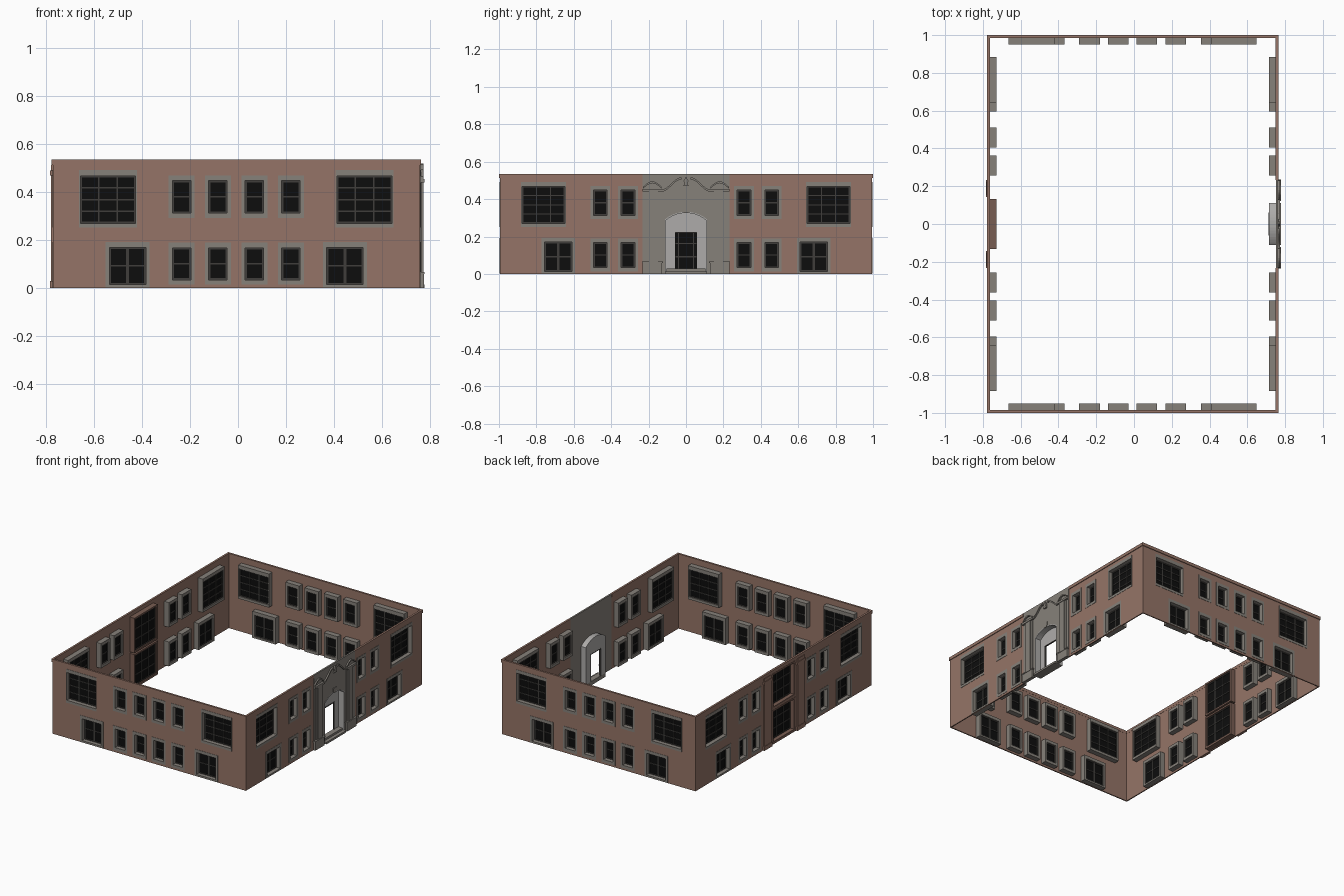
import bpy, bmesh, math

if "Cube" in bpy.data.objects:
    bpy.data.objects.remove(bpy.data.objects["Cube"])

def mat(name, r, g, b):
    m = bpy.data.materials.new(name)
    m.diffuse_color = (r, g, b, 1)
    m.use_nodes = True
    m.node_tree.nodes["Principled BSDF"].inputs["Base Color"].default_value = m.diffuse_color
    return m

BRICK = mat("brick_brown", .30, .175, .135)
TRIM = mat("dark_brick_trim", .19, .11, .085)
STONE = mat("grey_stone", .24, .22, .195)
PALE = mat("pale_stone", .42, .41, .40)
GLASS = mat("black_glass", .004, .004, .004)
BAR = mat("dark_window_bar", .05, .047, .043)

# wall frames: (u along the wall, height z, outward depth d) -> world
WALLS = {
    "front": lambda u, z, d: (u, -.995 - d, z),
    "back": lambda u, z, d: (u, .995 + d, z),
    "right": lambda u, z, d: (.759 + d, u, z),
    "left": lambda u, z, d: (-.772 - d, u, z),
}
H = .533

def solid(name, wall, polys, d0, d1, material):
    """Extrude flat (u, z) polygons of a wall from depth d0 to d1."""
    place = WALLS[wall]
    bm = bmesh.new()
    cache = {}
    def vert(p):
        k = (round(p[0], 4), round(p[1], 4))
        if k not in cache:
            cache[k] = bm.verts.new(place(k[0], k[1], d1))
        return cache[k]
    for p in polys:
        bm.faces.new([vert(q) for q in p])
    ext = bmesh.ops.extrude_face_region(bm, geom=bm.faces[:], use_keep_orig=True)
    a, b = place(0, 0, d0), place(0, 0, d1)
    shift = [i - j for i, j in zip(a, b)]
    bmesh.ops.translate(bm, vec=shift,
                        verts=[g for g in ext["geom"] if isinstance(g, bmesh.types.BMVert)])
    bmesh.ops.recalc_face_normals(bm, faces=bm.faces[:])
    me = bpy.data.meshes.new(name)
    bm.to_mesh(me)
    bm.free()
    me.materials.append(material)
    ob = bpy.data.objects.new(name, me)
    bpy.context.collection.objects.link(ob)
    return ob

def rect(u0, u1, z0, z1):
    return [(u0, z0), (u1, z0), (u1, z1), (u0, z1)]

def ring(o, i):
    a, b = rect(*o), rect(*i)
    return [[a[k], a[(k + 1) % 4], b[(k + 1) % 4], b[k]] for k in range(4)]

def mirror(polys):
    return polys + [[(-u, z) for u, z in p] for p in polys]

def wall_sheet(wall, u0, u1, holes):
    us = sorted({u0, u1} | {h[0] for h in holes} | {h[1] for h in holes})
    zs = sorted({0, H} | {h[2] for h in holes} | {h[3] for h in holes})
    cells = []
    for a, b in zip(us, us[1:]):
        for c, e in zip(zs, zs[1:]):
            m, n = (a + b) / 2, (c + e) / 2
            if not any(h[0] < m < h[1] and h[2] < n < h[3] for h in holes):
                cells.append(rect(a, b, c, e))
    solid(wall + "_wall", wall, cells, -.008, 0, BRICK)

def windows(wall, wins, label, material):
    """wins: (opening, side, bottom, top margins, columns, rows). Returns wall holes."""
    surround, panes, bars, holes = [], [], [], []
    for (u0, u1, z0, z1), s, bt, tp, cols, rows in wins:
        outer = (u0 - s, u1 + s, z0 - bt, z1 + tp)
        holes.append(outer)
        surround += ring(outer, (u0, u1, z0, z1))
        panes.append(rect(u0, u1, z0, z1))
        f = .007
        bars.append(ring((u0, u1, z0, z1), (u0 + f, u1 - f, z0 + f, z1 - f)))
        for c in range(1, cols):
            u = u0 + (u1 - u0) * c / cols
            w = .006 if cols == 2 else .003
            bars.append([rect(u - w, u + w, z0 + f, z1 - f)])
        for r in range(1, rows):
            z = z0 + (z1 - z0) * r / rows
            bars.append([rect(u0 + f, u1 - f, z - .003, z + .003)])
    solid(f"{wall}_{label}_surrounds", wall, surround, -.045, .002, material)
    solid(f"{wall}_{label}_panes", wall, panes, -.034, -.030, GLASS)
    solid(f"{wall}_{label}_bars", wall, [p for b in bars for p in b], -.038, -.026, BAR)
    return holes

def window_set(c, small, small_w, low, low_w, high):
    wins = []
    for s in (-1, 1):
        for off in small:
            m = c + s * off
            for z0, z1 in ((.034, .167), (.313, .448)):
                wins.append(((m - small_w / 2, m + small_w / 2, z0, z1), .016, .02, .022, 1, 2))
        m = c + s * low
        wins.append(((m - low_w / 2, m + low_w / 2, .014, .17), .016, .012, .022, 2, 2))
        m = c + s * high
        wins.append(((m - .115, m + .115, .27, .468), .006, .018, .024, 3, 4))
    return wins

# long windowed walls at front and back
for w in ("front", "back"):
    holes = windows(w, window_set(-.0075, (.076, .228), .077, .453, .152, .535), "window", STONE)
    wall_sheet(w, -.772, .759, holes)
    solid(w + "_parapet", w, [rect(-.777, .764, .513, H + .002)], -.009, .005, BRICK)

# side walls, the right one with the entrance, the left one with a tall window bay
side = window_set(0, (.31, .458), .073, .683, .145, .762)
holes = windows("right", side, "window", STONE)
wall_sheet("right", -.995, .995, holes + [(-.233, .233, 0, H)])
solid("right_parapet", "right", mirror([rect(.233, .995, .513, H + .002)]), -.009, .005, BRICK)

holes = windows("left", side, "window", STONE)
bay = [((-.118, .118, .02, .235), .014, .015, .012, 3, 3),
       ((-.118, .118, .27, .495), .014, .012, .012, 3, 3)]
holes += windows("left", bay, "bay_window", TRIM)
wall_sheet("left", -.995, .995, holes)
solid("left_parapet", "left", [rect(-.995, .995, .513, H + .002)], -.009, .005, BRICK)
solid("left_pilasters", "left", mirror([rect(.15, .225, 0, .513)]), -.008, .008, BRICK)
solid("left_pilaster_caps", "left", mirror([rect(.142, .233, .47, .49), rect(.142, .233, 0, .03)]),
      0, .011, BRICK)

# entrance: stone panel with a segmental arch
def arch(hw, spring, rise, n=14):
    r = (hw * hw + rise * rise) / (2 * rise)
    a = math.asin(hw / r)
    pts = [(r * math.sin(a - 2 * a * i / n), spring + rise - r + r * math.cos(a - 2 * a * i / n))
           for i in range(n + 1)]
    return [(hw, 0)] + pts + [(-hw, 0)]

opening, inner = arch(.112, .292, .04), arch(.106, .288, .038)
solid("entrance_panel", "right",
      [[(-.233, 0), (-.233, H + .002), (.233, H + .002), (.233, 0)] + opening], -.008, .004, STONE)
solid("entrance_niche_reveal", "right",
      [[opening[i], opening[i + 1], inner[i + 1], inner[i]] for i in range(len(opening) - 1)],
      -.045, .005, PALE)
solid("entrance_niche_back", "right",
      [inner + [(-.06, 0), (-.06, .225), (.06, .225), (.06, 0)]], -.045, -.039, PALE)
solid("door_frame", "right",
      [[(-.06, .028), (-.06, .225), (.06, .225), (.06, .028),
        (.055, .028), (.055, .22), (-.055, .22), (-.055, .028)]], -.046, -.036, BAR)
solid("lower_step", "right", [rect(-.112, .112, 0, .014)], -.045, .019, STONE)
solid("upper_step", "right", [rect(-.105, .105, .014, .028)], -.045, -.005, STONE)

# entrance pilasters with bases and capitals
solid("entrance_pilaster_bases", "right", mirror([rect(.127, .233, 0, .058)]), 0, .016, STONE)
solid("entrance_base_moulding", "right", mirror([rect(.122, .236, .058, .066)]), 0, .019, STONE)
solid("entrance_pilaster_backs", "right", mirror([rect(.132, .215, .066, .44)]), 0, .008, STONE)
solid("entrance_pilaster_shafts", "right", mirror([rect(.15, .198, .066, .44)]), 0, .014, STONE)
solid("entrance_capitals", "right", mirror([rect(.126, .233, .44, .455)]), 0, .018, STONE)

# curved caps above the pilasters and the swan neck pediment
def band(path, t):
    return [[a, b, (b[0], b[1] + t), (a[0], a[1] + t)] for a, b in zip(path, path[1:])]

cap = [(.13 + .1 * i / 8, .455 + .03 * math.sin(math.pi * i / 8)) for i in range(9)]
neck = [(.13 - .105 * i / 10, .44 + .065 * (.5 - .5 * math.cos(math.pi * i / 10))) for i in range(11)]
solid("entrance_curved_caps", "right", mirror(band(cap, .01)), 0, .014, STONE)
solid("swan_neck_pediment", "right", mirror(band(neck, .012)), 0, .014, STONE)
solid("pediment_finial", "right",
      [[(-.014, .47), (.014, .47), (.009, .485), (.013, .497), (0, .52), (-.013, .497), (-.009, .485)]],
      0, .014, STONE)
solid("arch_keystone", "right", [[(-.012, .325), (.012, .325), (.018, .36), (-.018, .36)]],
      0, .008, STONE)
